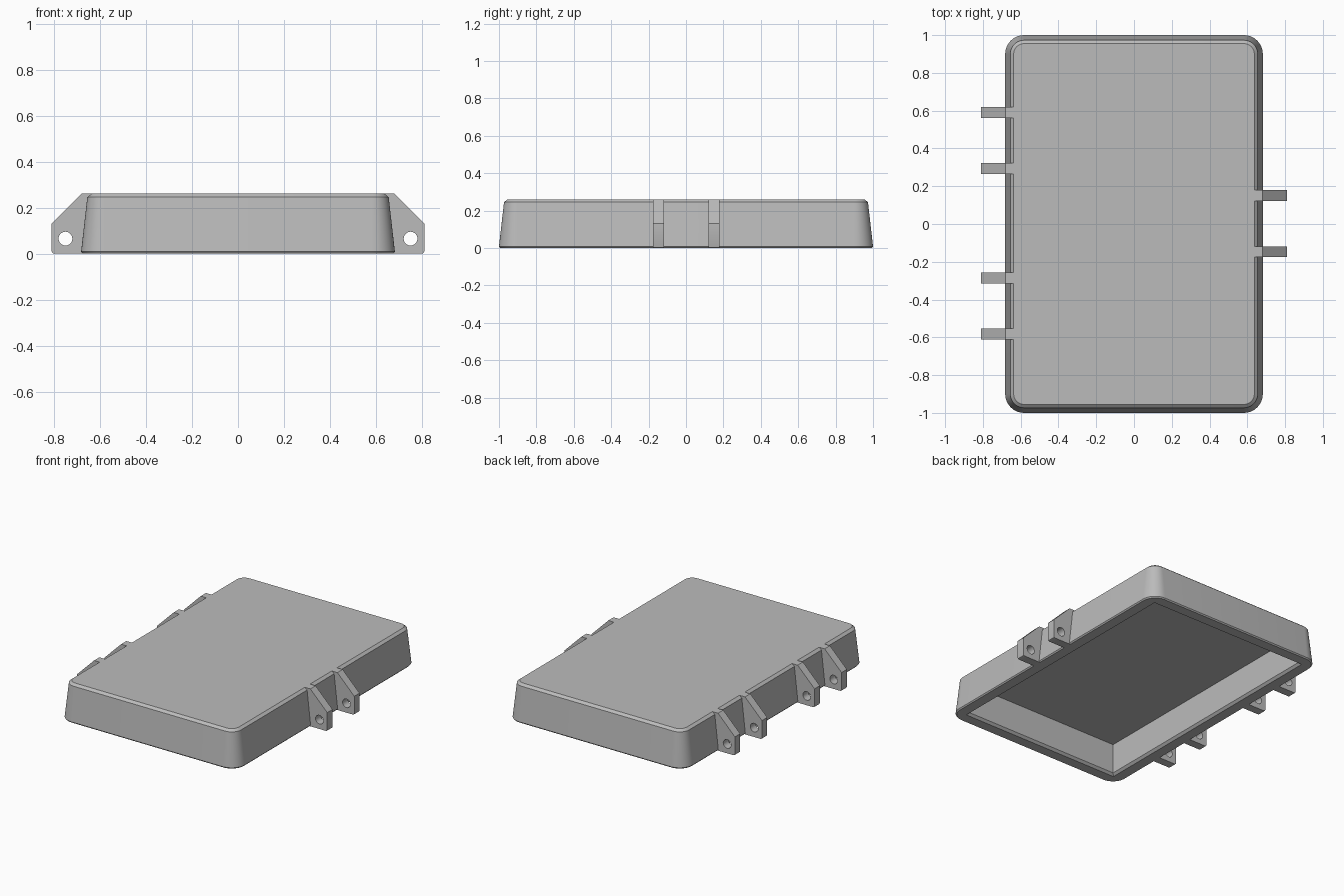
import bpy
import bmesh
from math import cos, sin, pi, radians

cube = bpy.data.objects.get("Cube")
if cube:
    bpy.data.objects.remove(cube, do_unlink=True)

# Single grey material
grey = bpy.data.materials.new("plain grey")
grey.use_nodes = True
colour = (0.5, 0.5, 0.5, 1)
grey.diffuse_color = colour
grey.node_tree.nodes["Principled BSDF"].inputs["Base Color"].default_value = colour

SEGMENTS = 10


def rounded_ring(bm, half_x, half_y, radius, z):
    """Rounded rectangle loop; a zero radius gives square corners."""
    verts = []
    for corner, (sx, sy) in enumerate([(1, 1), (-1, 1), (-1, -1), (1, -1)]):
        for i in range(SEGMENTS + 1):
            a = (corner + i / SEGMENTS) * pi / 2
            verts.append(bm.verts.new((sx * (half_x - radius) + radius * cos(a),
                                       sy * (half_y - radius) + radius * sin(a), z)))
    return verts


def smooth(obj):
    bpy.ops.object.select_all(action='DESELECT')
    obj.select_set(True)
    bpy.context.view_layer.objects.active = obj
    bpy.ops.object.shade_smooth_by_angle(angle=radians(30))


def make_lid():
    """Tapered hollow shell: lofted from the top edge, around the rim, to the ceiling."""
    bm = bmesh.new()
    # half width, corner radius, height
    profile = [(0.637, 0.055, 0.26), (0.655, 0.073, 0.245), (0.682, 0.1, 0.008),
               (0.675, 0.093, 0), (0.605, 0, 0), (0.59, 0, 0.015), (0.59, 0, 0.22)]
    rings = [rounded_ring(bm, w, w + 0.318, r, z) for w, r, z in profile]
    for upper, lower in zip(rings, rings[1:]):
        for i in range(len(upper)):
            j = (i + 1) % len(upper)
            bm.faces.new((upper[i], lower[i], lower[j], upper[j]))
    bm.faces.new(rings[0])
    bm.faces.new(rings[-1])
    bmesh.ops.remove_doubles(bm, verts=bm.verts, dist=0.0001)
    bmesh.ops.recalc_face_normals(bm, faces=bm.faces)
    mesh = bpy.data.meshes.new("lid_shell")
    bm.to_mesh(mesh)
    bm.free()
    obj = bpy.data.objects.new("lid_shell", mesh)
    bpy.context.collection.objects.link(obj)
    mesh.materials.append(grey)
    smooth(obj)


def make_lug(name, side, y):
    """Hinge lug plate with a pin hole, extruded along y."""
    outline = [(0.637, 0), (0.8, 0), (0.807, 0.003), (0.81, 0.01),
               (0.81, 0.13), (0.68, 0.26), (0.637, 0.26)]
    hole = [(0.75 + 0.03 * cos(i * pi / 12), 0.065 + 0.03 * sin(i * pi / 12))
            for i in range(24)]
    curve = bpy.data.curves.new(name, 'CURVE')
    curve.dimensions = '2D'
    curve.fill_mode = 'BOTH'
    curve.extrude = 0.029
    for points in (outline, hole):
        spline = curve.splines.new('POLY')
        spline.points.add(len(points) - 1)
        for p, (x, z) in zip(spline.points, points):
            p.co = (side * x, z, 0, 1)
        spline.use_cyclic_u = True
    obj = bpy.data.objects.new(name, curve)
    bpy.context.collection.objects.link(obj)
    obj.location.y = y
    obj.rotation_euler.x = pi / 2
    bpy.ops.object.select_all(action='DESELECT')
    obj.select_set(True)
    bpy.context.view_layer.objects.active = obj
    bpy.ops.object.convert(target='MESH')
    obj = bpy.context.view_layer.objects.active
    # Weld the caps to the walls
    bm = bmesh.new()
    bm.from_mesh(obj.data)
    bmesh.ops.remove_doubles(bm, verts=bm.verts, dist=0.0001)
    bmesh.ops.recalc_face_normals(bm, faces=bm.faces)
    bm.to_mesh(obj.data)
    bm.free()
    obj.data.materials.clear()
    obj.data.materials.append(grey)
    smooth(obj)


make_lid()

# One lug pair on the left, two pairs on the right
for side, centre, label in ((1, 0, "left"), (-1, 0.44, "right_back"), (-1, -0.435, "right_front")):
    for offset, end in ((0.15, "back"), (-0.147, "front")):
        make_lug(f"{label}_lug_{end}", side, centre + offset)
